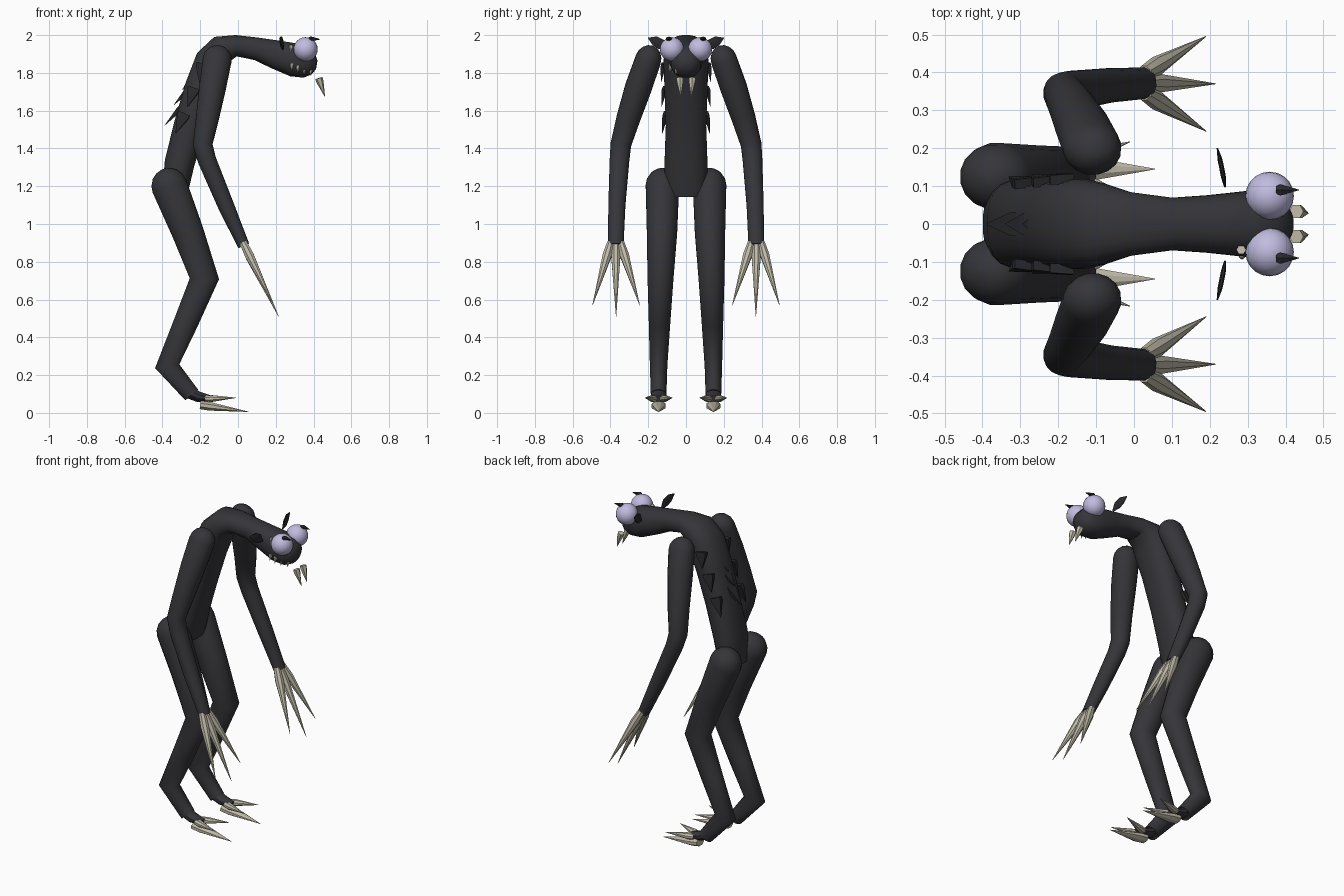
import bpy, bmesh, math
from mathutils import Vector


def mat(name, rgb):
    m = bpy.data.materials.new(name)
    m.diffuse_color = (*rgb, 1)
    return m


SKIN = mat("charcoal_skin", (0.036, 0.036, 0.042))
THORN = mat("black_thorn", (0.022, 0.022, 0.025))
CLAW = mat("bone_claw", (0.52, 0.49, 0.39))
EYE = mat("lavender_eye", (0.53, 0.50, 0.74))


def finish(bm, name, material, angle=40):
    bmesh.ops.recalc_face_normals(bm, faces=bm.faces)
    me = bpy.data.meshes.new(name)
    bm.to_mesh(me)
    bm.free()
    me.materials.append(material)
    ob = bpy.data.objects.new(name, me)
    bpy.context.collection.objects.link(ob)
    bpy.ops.object.select_all(action='DESELECT')
    ob.select_set(True)
    bpy.context.view_layer.objects.active = ob
    bpy.ops.object.shade_smooth_by_angle(angle=math.radians(angle))
    return ob


def tube(name, material, pts, n=16, dome=False, side=(0, 1, 0), power=1.0, angle=40):
    """Loft ellipses (x, y, z, half width along side, half thickness) along a path."""
    P = [Vector(p[:3]) for p in pts]
    rings = []
    for i, p in enumerate(pts):
        t = Vector()
        if i:
            t += (P[i] - P[i - 1]).normalized()
        if i < len(P) - 1:
            t += (P[i + 1] - P[i]).normalized()
        t.normalize()
        u = Vector(side)
        u = (u - t * u.dot(t)).normalized()
        v = t.cross(u)
        if dome and i == 0:
            for a in (85, 65, 45, 22):
                c, s = math.cos(math.radians(a)), math.sin(math.radians(a))
                rings.append((P[0] - t * p[4] * s, u, v, p[3] * c, p[4] * c))
        rings.append((P[i], u, v, p[3], p[4]))
    bm = bmesh.new()
    loops = []
    for c, u, v, w, h in rings:
        loop = []
        for k in range(n):
            a = 2 * math.pi * (k + 0.5) / n
            ca, sa = math.cos(a), math.sin(a)
            ca = math.copysign(abs(ca) ** power, ca)
            sa = math.copysign(abs(sa) ** power, sa)
            loop.append(bm.verts.new(c + u * w * ca + v * h * sa))
        loops.append(loop)
    for a, b in zip(loops, loops[1:]):
        for k in range(n):
            bm.faces.new((a[k], a[(k + 1) % n], b[(k + 1) % n], b[k]))
    bm.faces.new(loops[0])
    bm.faces.new(loops[-1])
    return finish(bm, name, material, angle)


def spike(name, material, base, tip, w, h, n=6, side=(0, 1, 0), bulge=1.0):
    """Pointed claw, tooth or thorn; bulge > 1 makes it widest past the base."""
    a, b = Vector(base), Vector(tip)
    m = a.lerp(b, 0.2)
    pts = [(*a, w / bulge, h / bulge), (*m, w * 0.95, h * 0.95), (*b, 0.001, 0.001)]
    return tube(name, material, pts, n, side=side, angle=25)


# Torso, bent neck and head in one loft
tube("body", SKIN, [
    (-0.335, 0, 1.15, 0.10, 0.062), (-0.33, 0, 1.19, 0.112, 0.07), (-0.31, 0, 1.32, 0.115, 0.08),
    (-0.255, 0, 1.52, 0.108, 0.086), (-0.195, 0, 1.72, 0.115, 0.088),
    (-0.14, 0, 1.86, 0.12, 0.09), (-0.085, 0, 1.925, 0.108, 0.078),
    (-0.01, 0, 1.944, 0.085, 0.057), (0.10, 0, 1.927, 0.07, 0.061),
    (0.20, 0, 1.897, 0.077, 0.077), (0.30, 0, 1.868, 0.088, 0.09),
    (0.365, 0, 1.852, 0.08, 0.08), (0.40, 0, 1.845, 0.06, 0.055),
    (0.417, 0, 1.842, 0.025, 0.022)], n=20, power=0.85)

for s, tag in ((1, "left"), (-1, "right")):
    # Arm
    tube("arm_" + tag, SKIN, [
        (-0.11, s * 0.20, 1.87, 0.07, 0.078), (-0.135, s * 0.253, 1.72, 0.072, 0.072),
        (-0.162, s * 0.305, 1.56, 0.064, 0.062), (-0.187, s * 0.345, 1.42, 0.056, 0.053),
        (-0.165, s * 0.352, 1.34, 0.053, 0.05), (-0.065, s * 0.366, 1.10, 0.046, 0.044),
        (0.03, s * 0.372, 0.885, 0.042, 0.032)], dome=True)
    # Hand claws
    for dy, tip in ((0, (0.215, 0.37, 0.51)), (0.026, (0.19, 0.495, 0.57)),
                    (-0.026, (0.19, 0.245, 0.57))):
        spike("hand_claw_" + tag, CLAW, (0.028, s * (0.372 + dy), 0.90),
              (tip[0], s * tip[1], tip[2]), 0.027, 0.027, 8, bulge=1.3)
    # Leg with sharp knee and heel
    tube("leg_" + tag, SKIN, [
        (-0.363, s * 0.125, 1.20, 0.09, 0.097), (-0.267, s * 0.127, 0.96, 0.082, 0.086),
        (-0.178, s * 0.135, 0.71, 0.07, 0.079), (-0.275, s * 0.14, 0.48, 0.058, 0.066),
        (-0.375, s * 0.145, 0.247, 0.047, 0.066), (-0.245, s * 0.145, 0.095, 0.042, 0.045)],
         dome=True, angle=60)
    # Foot and toe claws
    tube("foot_" + tag, SKIN, [
        (-0.27, s * 0.145, 0.115, 0.04, 0.035), (-0.21, s * 0.145, 0.085, 0.04, 0.028),
        (-0.14, s * 0.145, 0.075, 0.03, 0.016)], n=10)
    spike("toe_claw_middle_" + tag, CLAW, (-0.20, s * 0.145, 0.042),
          (0.055, s * 0.145, 0.006), 0.042, 0.026, 8, bulge=1.1)
    for d in (1, -1):
        spike("toe_claw_side_" + tag, CLAW, (-0.17, s * (0.145 + d * 0.02), 0.075),
              (-0.01, s * (0.145 + d * 0.072), 0.08), 0.025, 0.02, 8, bulge=1.2)
    # Eye and brow thorn
    bm = bmesh.new()
    bmesh.ops.create_uvsphere(bm, u_segments=20, v_segments=12, radius=0.064)
    bmesh.ops.translate(bm, verts=bm.verts, vec=(0.358, s * 0.074, 1.925))
    finish(bm, "eye_" + tag, EYE)
    spike("brow_thorn_" + tag, THORN, (0.375, s * 0.09, 1.98), (0.435, s * 0.09, 1.978),
          0.018, 0.014, bulge=1.5)
    # Leaf shaped ear
    tube("ear_" + tag, THORN, [
        (0.24, s * 0.10, 1.925, 0.006, 0.003), (0.235, s * 0.13, 1.95, 0.03, 0.007),
        (0.228, s * 0.165, 1.97, 0.028, 0.007), (0.22, s * 0.20, 1.985, 0.002, 0.002)],
         n=8, side=(0, 0, 1))
    # Fang
    spike("fang_" + tag, CLAW, (0.428, s * 0.033, 1.772), (0.46, s * 0.028, 1.675), 0.02, 0.02)
    # Side thorns down the back
    for b, t in (((-0.285, 0.108, 1.585), (-0.33, 0.125, 1.48)),
                 ((-0.235, 0.112, 1.72), (-0.268, 0.13, 1.62)),
                 ((-0.19, 0.118, 1.85), (-0.205, 0.132, 1.75))):
        spike("side_thorn_" + tag, THORN, (b[0], s * b[1], b[2]), (t[0], s * t[1], t[2]),
              0.045, 0.018, 4, side=(1, 0, 0.3))

# Centre row of thorns
for b, t in (((-0.30, 1.62), (-0.39, 1.52)), ((-0.265, 1.71), (-0.34, 1.63)),
             ((-0.235, 1.79), (-0.295, 1.71)), ((-0.20, 1.90), (-0.25, 1.81))):
    spike("back_thorn", THORN, (b[0], 0, b[1]), (t[0], 0, t[1]), 0.045, 0.02, 4)

# Small teeth along the right cheek
for x, z in ((0.285, 1.825), (0.317, 1.815), (0.35, 1.805), (0.385, 1.80)):
    y = -0.088 + max(0, x - 0.31) * 0.45
    spike("tooth", CLAW, (x, y + 0.008, z + 0.022), (x, y - 0.005, z - 0.014), 0.011, 0.011)
spike("cheek_tooth", CLAW, (0.283, -0.068, 1.945), (0.278, -0.078, 1.91), 0.013, 0.013)
